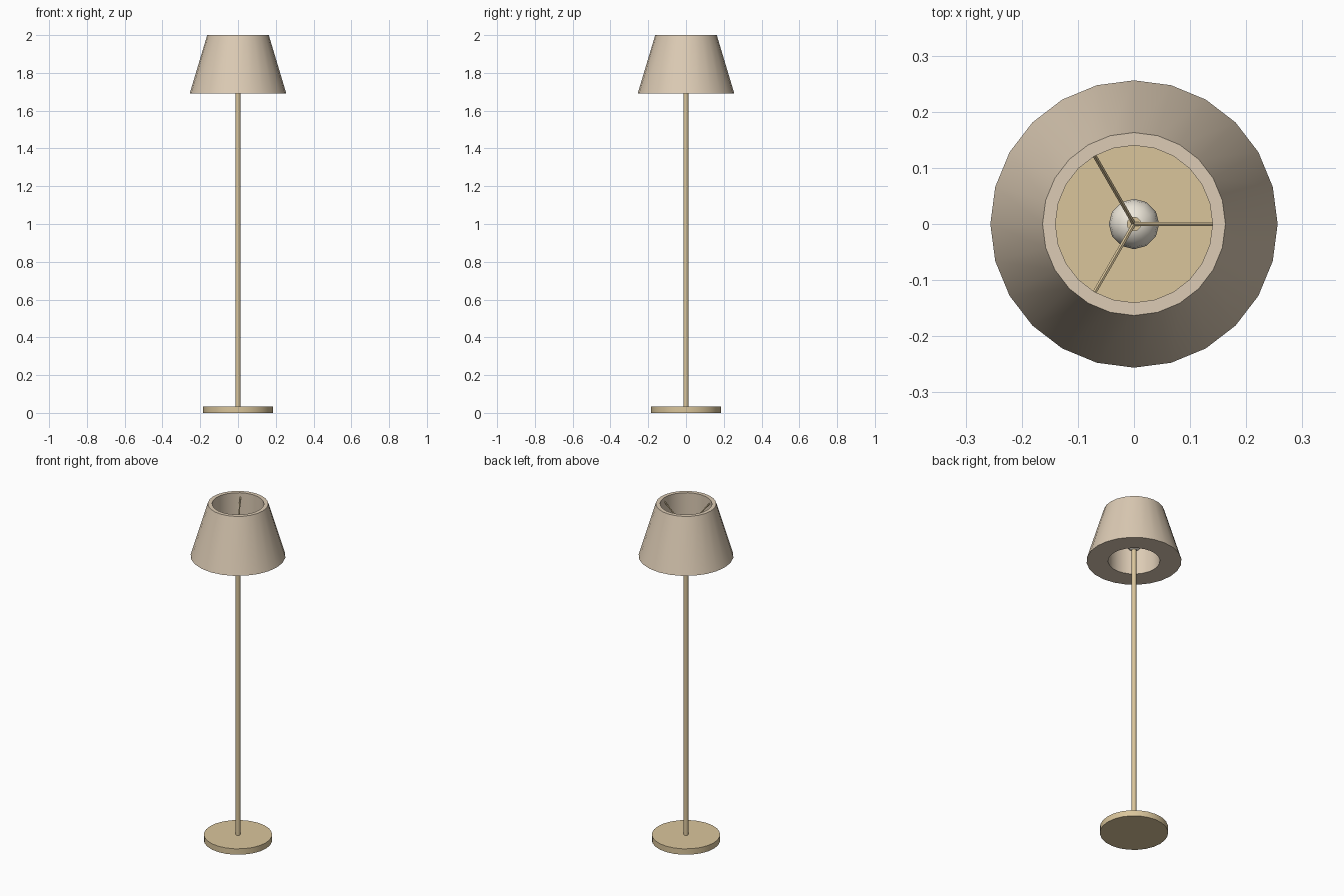
import bpy, bmesh, math
from mathutils import Vector

if "Cube" in bpy.data.objects:
    bpy.data.objects.remove(bpy.data.objects["Cube"])


def material(name, rgb):
    m = bpy.data.materials.new(name)
    m.diffuse_color = (*rgb, 1)
    m.use_nodes = True
    m.node_tree.nodes["Principled BSDF"].inputs["Base Color"].default_value = m.diffuse_color
    return m


fabric = material("shade_fabric", (0.72, 0.60, 0.46))
metal = material("warm_metal", (0.70, 0.56, 0.33))
glass = material("bulb_glass", (0.85, 0.80, 0.70))


def finish(obj, name, mat):
    obj.name = name
    obj.data.materials.append(mat)
    bpy.ops.object.select_all(action='DESELECT')
    obj.select_set(True)
    bpy.context.view_layer.objects.active = obj
    bpy.ops.object.shade_smooth_by_angle(angle=math.radians(40))
    return obj


def rod(name, a, b, radius, sides, mat):
    a, b = Vector(a), Vector(b)
    d = b - a
    bpy.ops.mesh.primitive_cylinder_add(
        vertices=sides, radius=radius, depth=d.length, location=(a + b) / 2,
        rotation=d.to_track_quat('Z', 'Y').to_euler())
    return finish(bpy.context.object, name, mat)


def closed_lathe(name, profile, sides, mat):
    """Revolve a closed (radius, z) loop around the z axis."""
    bm = bmesh.new()
    rings = []
    for i in range(sides):
        t = 2 * math.pi * i / sides
        rings.append([bm.verts.new((r * math.cos(t), r * math.sin(t), z))
                      for r, z in profile])
    n = len(profile)
    for i in range(sides):
        p, q = rings[i], rings[(i + 1) % sides]
        for k in range(n):
            j = (k + 1) % n
            bm.faces.new((p[k], q[k], q[j], p[j]))
    bmesh.ops.recalc_face_normals(bm, faces=bm.faces)
    mesh = bpy.data.meshes.new(name)
    bm.to_mesh(mesh)
    bm.free()
    obj = bpy.data.objects.new(name, mesh)
    bpy.context.collection.objects.link(obj)
    return finish(obj, name, mat)


# Base disc and pole
rod("base", (0, 0, 0), (0, 0, 0.035), 0.184, 24, metal)
rod("pole", (0, 0, 0.03), (0, 0, 1.85), 0.013, 12, metal)

# Conical shade with a straight round hole through it
closed_lathe("shade", [(0.256, 1.69), (0.163, 2.0), (0.14, 2.0), (0.14, 1.69)],
             24, fabric)

# Bulb
bpy.ops.mesh.primitive_uv_sphere_add(segments=12, ring_count=8, radius=0.045,
                                     location=(0, 0, 1.80))
finish(bpy.context.object, "bulb", glass)

# Three sloping spokes carrying the shade
for i in range(3):
    t = 2 * math.pi * i / 3
    rod(f"shade_spoke_{i + 1}", (0, 0, 1.85),
        (0.142 * math.cos(t), 0.142 * math.sin(t), 1.975), 0.004, 6, metal)
